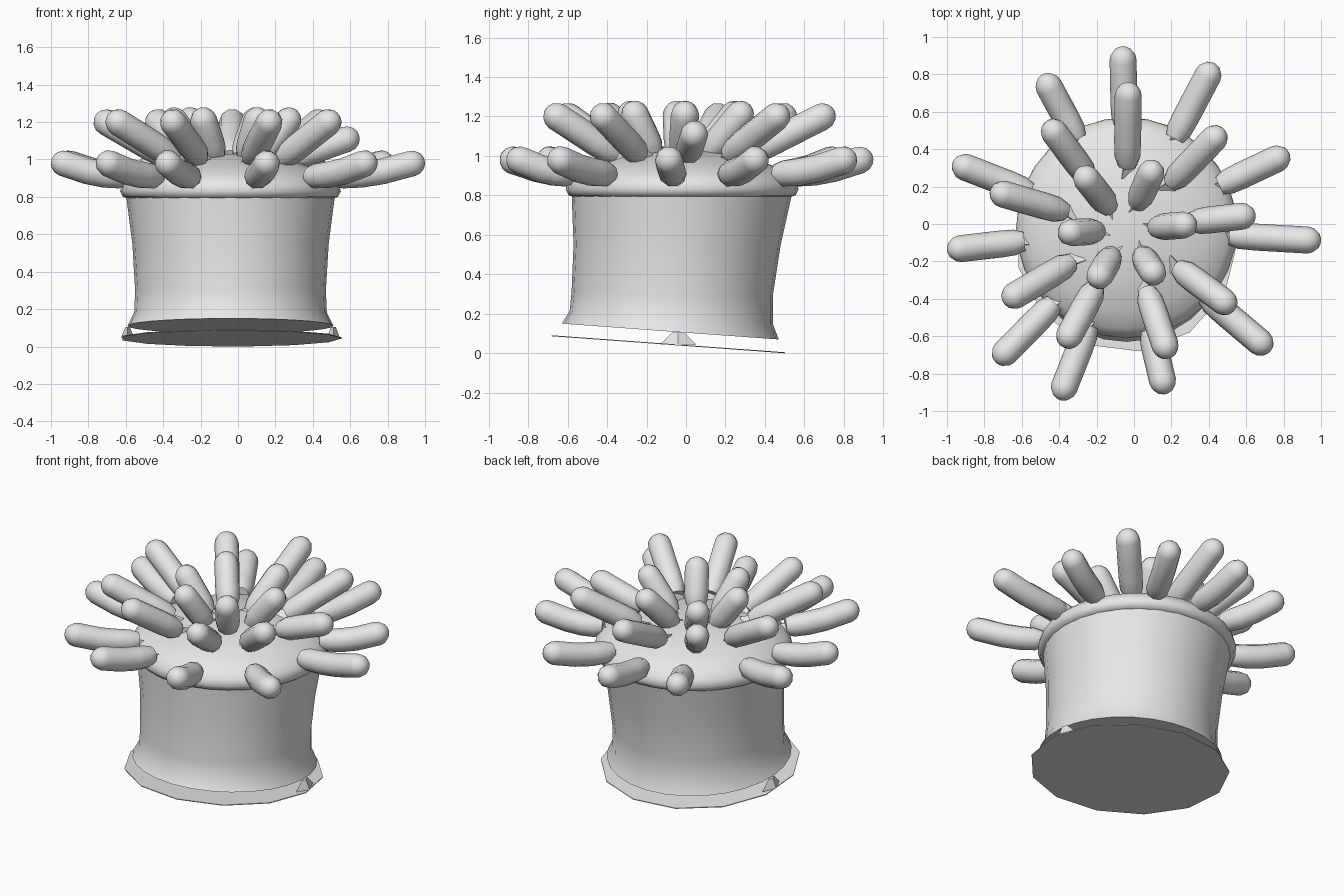
import bpy, bmesh, math
from mathutils import Vector

old = bpy.data.objects.get("Cube")
if old:
    bpy.data.objects.remove(old)

grey = bpy.data.materials.new("pale grey")
grey.use_nodes = True
COLOUR = (0.8, 0.8, 0.8, 1)
grey.diffuse_color = COLOUR
grey.node_tree.nodes["Principled BSDF"].inputs["Base Color"].default_value = COLOUR


def finish(bm, name, angle=40):
    """Turn a bmesh into a named, shaded object."""
    bmesh.ops.recalc_face_normals(bm, faces=bm.faces)
    mesh = bpy.data.meshes.new(name)
    bm.to_mesh(mesh)
    bm.free()
    mesh.materials.append(grey)
    obj = bpy.data.objects.new(name, mesh)
    bpy.context.collection.objects.link(obj)
    bpy.ops.object.select_all(action='DESELECT')
    obj.select_set(True)
    bpy.context.view_layer.objects.active = obj
    bpy.ops.object.shade_smooth_by_angle(angle=math.radians(angle))
    return obj


def loft(bm, rings, sides):
    """Skin closed rings given as (centre, axis u, axis v, radius)."""
    loops = []
    for centre, u, v, r in rings:
        turns = [math.tau * i / sides for i in range(sides)]
        loops.append([bm.verts.new(centre + (u * math.cos(a) + v * math.sin(a)) * r)
                      for a in turns])
    for low, high in zip(loops, loops[1:]):
        for i in range(sides):
            j = (i + 1) % sides
            bm.faces.new((low[i], low[j], high[j], high[i]))
    bm.faces.new(loops[0][::-1])
    bm.faces.new(loops[-1])


def stack(name, profile, sides, angle=40):
    """Upright body from rings of (centre y, radius, height, slope along y)."""
    bm = bmesh.new()
    loft(bm, [(Vector((-0.04, y, z)), Vector((1, 0, 0)), Vector((0, 1, slope)), r)
              for y, r, z, slope in profile], sides)
    return finish(bm, name, angle)


# Foot plate, thin and tipped towards the back
stack("foot_plate", [(-0.09, 0.595, 0.043, -0.073), (-0.09, 0.595, 0.048, -0.073)], 13)

# Column with a flared skirt at the bottom
stack("column", [(-0.08, 0.55, 0.11, -0.073), (-0.075, 0.515, 0.18, -0.06),
                 (-0.07, 0.51, 0.3, -0.02), (-0.045, 0.525, 0.55, 0),
                 (-0.02, 0.56, 0.82, 0)], 28)

# Small bridges joining skirt and foot plate at both sides
for side, name in ((-1, "right_bridge"), (1, "left_bridge")):
    bm = bmesh.new()
    bmesh.ops.create_cone(bm, cap_ends=True, segments=4, radius1=0.09, radius2=0.03, depth=0.06)
    for v in bm.verts:
        v.co.x *= 0.4
        v.co += Vector((-0.04 + side * 0.55, -0.04, 0.075))
    finish(bm, name, 20)

# Domed disc with a rounded rim
stack("dome", [(-0.02, r, z, 0) for r, z in (
    (0.54, 0.79), (0.575, 0.8), (0.59, 0.83), (0.58, 0.87), (0.54, 0.91),
    (0.45, 0.955), (0.3, 1.0), (0.15, 1.025), (0.02, 1.03))], 32, 60)

# Tentacles: each ring has a root distance, root height, top height and tips
CENTRE = Vector((-0.04, -0.03, 0))
RINGS = {
    "outer": (0.58, 0.91, 1.05, 0.1, (
        (1, -0.09), (0.83, 0.38), (0.43, 0.86), (-0.06, 0.95), (-0.49, 0.8),
        (-0.97, 0.33), (-1, -0.14), (-0.74, -0.74), (-0.4, -0.94),
        (0.17, -0.91), (0.73, -0.68))),
    "middle": (0.37, 1.02, 1.27, 0, (
        (-0.03, 0.76), (0.48, 0.51), (0.65, 0.05), (-0.47, 0.55), (-0.77, 0.18),
        (-0.7, -0.42), (-0.38, -0.66), (0.19, -0.72), (0.54, -0.46))),
    "inner": (0.17, 1.03, 1.28, 0, (
        (0.12, 0.34), (-0.3, 0.3), (-0.41, -0.05), (-0.22, -0.34),
        (0.14, -0.32), (0.34, 0))),
}


def tentacle(name, root_r, root_z, top, sag, tip, radius=0.072, sides=10):
    out = Vector((tip[0], tip[1], 0)) - CENTRE
    reach = out.length
    out.normalize()
    side = out.cross(Vector((0, 0, 1)))
    start = CENTRE + out * root_r + Vector((0, 0, root_z))
    end = CENTRE + out * (reach - radius) + Vector((0, 0, top - radius))
    bend = (start + end) / 2 - Vector((0, 0, sag * 0.3))

    def point(t):
        return start * (1 - t) ** 2 + bend * 2 * t * (1 - t) + end * t * t

    # Tapered root, even shaft, then a round cap
    shape = [(0, -0.03, 0.7), (0, 0.02, 0.95), (0.3, 0, 1), (0.6, 0, 1), (1, 0, 1)]
    for step in (25, 50, 70, 85):
        a = math.radians(step)
        shape.append((1, radius * math.sin(a), math.cos(a)))
    rings = []
    for t, extra, scale in shape:
        along = (point(t + 0.01) - point(t - 0.01)).normalized()
        rings.append((point(t) + along * extra, side, along.cross(side), radius * scale))
    bm = bmesh.new()
    loft(bm, rings, sides)
    finish(bm, name, 45)

    # Three-sided pointed stub anchoring the root in the dome
    bm = bmesh.new()
    foot = start - out * 0.07 - Vector((0, 0, 0.05))
    axis = (start - foot).normalized()
    loft(bm, [(foot, side, axis.cross(side), 0.06),
              (start + axis * 0.02, side, axis.cross(side), 0.02)], 3)
    finish(bm, name + "_stub", 10)


for ring, (root_r, root_z, top, sag, tips) in RINGS.items():
    for i, tip in enumerate(tips, 1):
        # One middle tentacle, on the left side, droops lower
        droop = 0.09 if ring == "middle" and i == 3 else 0
        tentacle(f"{ring}_tentacle_{i}", root_r, root_z, top - droop, sag, tip)
